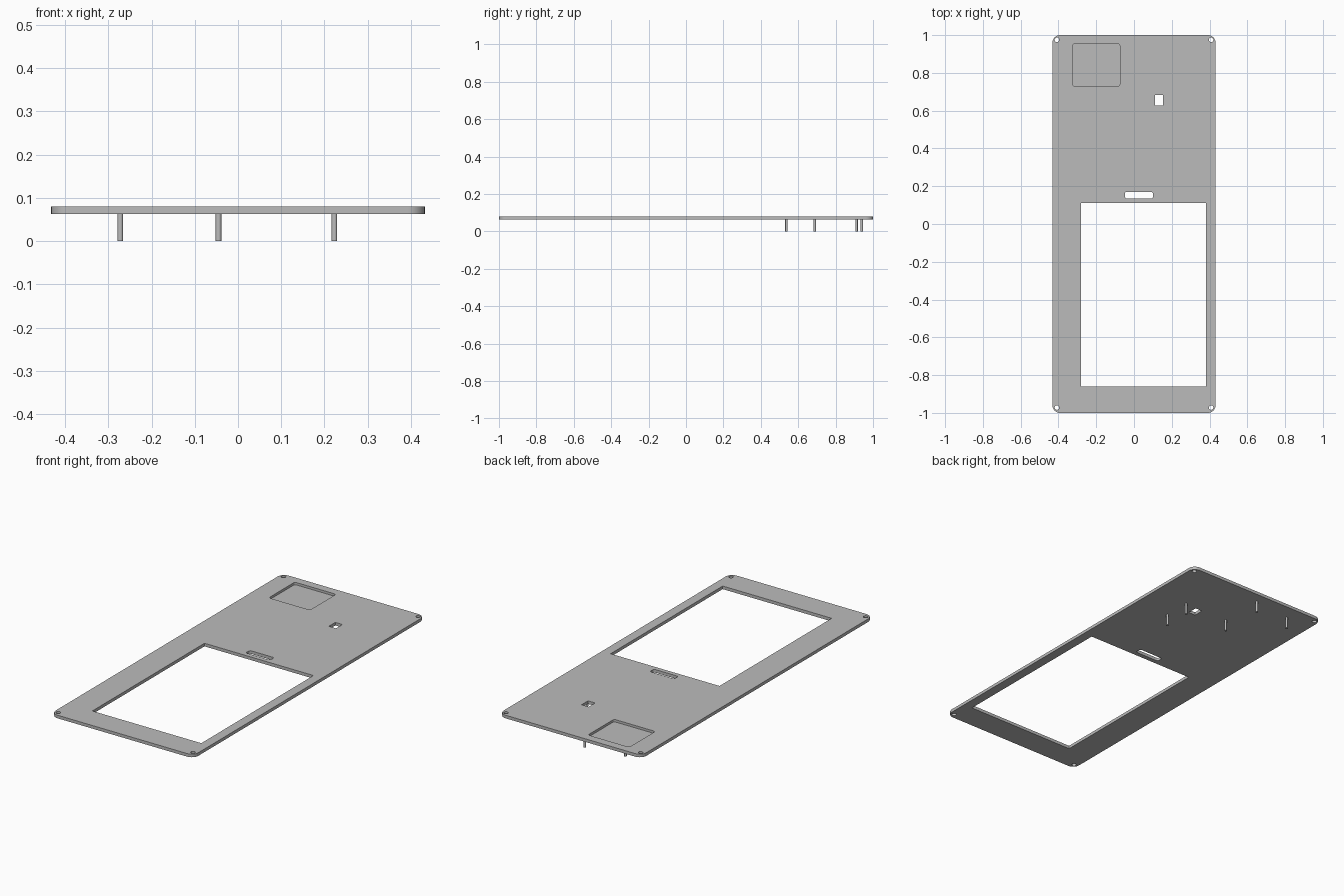
import bpy, bmesh, math

cube = bpy.data.objects.get("Cube")
if cube:
    bpy.data.objects.remove(cube, do_unlink=True)

BOTTOM, TOP = 0.063, 0.08

grey = bpy.data.materials.new("plain grey")
grey.use_nodes = True
colour = (0.5, 0.5, 0.5, 1)
grey.diffuse_color = colour
grey.node_tree.nodes["Principled BSDF"].inputs["Base Color"].default_value = colour


def prism(name, x0, x1, y0, y1, z0, z1, radius=0, steps=8):
    """Upright block whose vertical corners are rounded by radius."""
    outline = []
    corners = [(x1, y1, -1, -1), (x0, y1, 1, -1), (x0, y0, 1, 1), (x1, y0, -1, 1)]
    for i, (x, y, sx, sy) in enumerate(corners):
        for k in range(steps + 1 if radius else 1):
            a = math.pi / 2 * (i + k / steps)
            outline.append((x + radius * (sx + math.cos(a)),
                            y + radius * (sy + math.sin(a)), z0))
    bm = bmesh.new()
    base = bm.faces.new([bm.verts.new(p) for p in outline])
    up = bmesh.ops.extrude_face_region(bm, geom=[base])
    verts = [v for v in up["geom"] if isinstance(v, bmesh.types.BMVert)]
    bmesh.ops.translate(bm, verts=verts, vec=(0, 0, z1 - z0))
    bmesh.ops.recalc_face_normals(bm, faces=bm.faces)
    return finish(name, bm)


def cylinder(name, x, y, z0, z1, radius, sides=24):
    bm = bmesh.new()
    bmesh.ops.create_cone(bm, cap_ends=True, segments=sides, radius1=radius,
                          radius2=radius, depth=z1 - z0)
    bmesh.ops.translate(bm, verts=bm.verts, vec=(x, y, (z0 + z1) / 2))
    return finish(name, bm)


def finish(name, bm):
    mesh = bpy.data.meshes.new(name)
    bm.to_mesh(mesh)
    bm.free()
    mesh.materials.append(grey)
    obj = bpy.data.objects.new(name, mesh)
    bpy.context.collection.objects.link(obj)
    return obj


def activate(obj):
    bpy.ops.object.select_all(action="DESELECT")
    obj.select_set(True)
    bpy.context.view_layer.objects.active = obj


def cut(target, cutter):
    cutter.hide_render = True
    mod = target.modifiers.new("cut", "BOOLEAN")
    mod.operation, mod.solver, mod.object = "DIFFERENCE", "EXACT", cutter
    activate(target)
    bpy.ops.object.modifier_apply(modifier=mod.name)
    bpy.data.objects.remove(cutter, do_unlink=True)


# Panel with rounded corners
panel = prism("panel", -0.432, 0.432, -1, 1, BOTTOM, TOP, 0.04)

# Openings through the panel
low, high = BOTTOM - 0.02, TOP + 0.02
cut(panel, prism("window_cutter", -0.28, 0.38, -0.86, 0.11, low, high))
cut(panel, prism("slot_cutter", -0.048, 0.1, 0.135, 0.17, low, high, 0.01))
cut(panel, prism("square_cutter", 0.111, 0.154, 0.627, 0.683, low, high))

# Shallow pocket in the upper face
cut(panel, prism("pocket_cutter", -0.325, -0.075, 0.73, 0.955,
                 BOTTOM + 0.004, high, 0.012))

# Screw holes in the corners
for x in (-0.408, 0.408):
    for y in (-0.972, 0.975):
        cut(panel, cylinder("screw_hole_cutter", x, y, low, high, 0.012))

activate(panel)
bpy.ops.object.shade_smooth_by_angle(angle=math.radians(30))

# Pegs under the panel
pegs = [(0.223, 0.537), (0.223, 0.688), (-0.045, 0.688), (-0.045, 0.94), (-0.272, 0.912)]
for i, (x, y) in enumerate(pegs):
    peg = cylinder(f"peg_{i + 1}", x, y, 0, BOTTOM + 0.002, 0.0065)
    activate(peg)
    bpy.ops.object.shade_smooth_by_angle(angle=math.radians(30))
